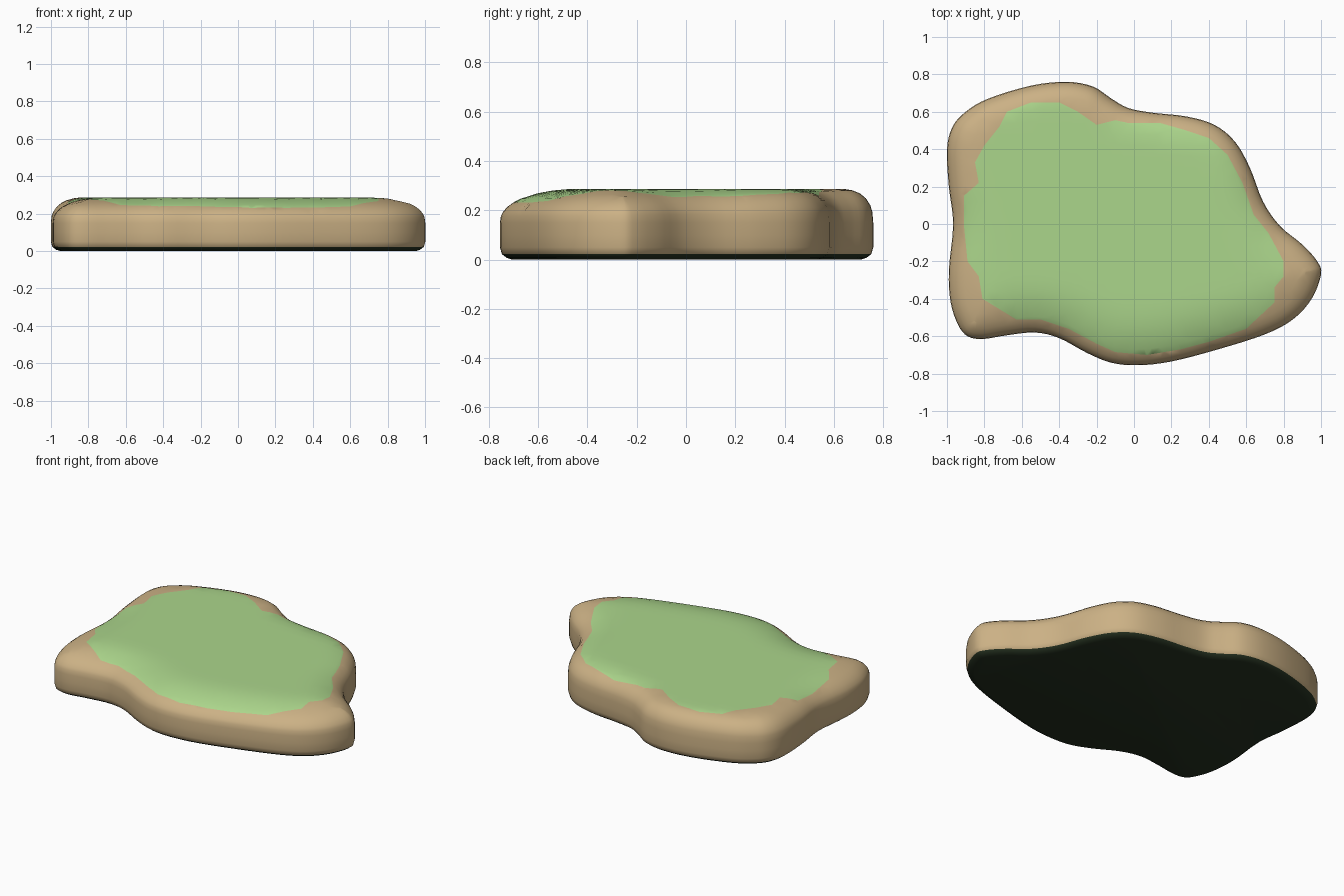
import bpy, bmesh, math
from mathutils import Vector
from mathutils.geometry import delaunay_2d_cdt, intersect_point_line

if "Cube" in bpy.data.objects:
    bpy.data.objects.remove(bpy.data.objects["Cube"])

# Shoreline of the island, counter-clockwise from the right tip
SHORE = [(1.0, -.27), (.98, -.20), (.90, -.11), (.78, -.01), (.69, .12), (.62, .30), (.54, .44),
         (.43, .53), (.28, .575), (.10, .595), (-.03, .62), (-.12, .67), (-.22, .735), (-.36, .76),
         (-.55, .74), (-.78, .67), (-.90, .60), (-.97, .52), (-1.0, .40), (-.99, .20), (-.967, 0),
         (-.99, -.25), (-.98, -.42), (-.94, -.54), (-.89, -.60), (-.81, -.615), (-.68, -.595),
         (-.53, -.58), (-.40, -.61), (-.25, -.69), (-.12, -.742), (.02, -.755), (.20, -.735),
         (.45, -.67), (.70, -.59), (.85, -.51), (.95, -.40)]
# Ragged border of the grass
GRASS = [(.80, -.20), (.72, -.05), (.64, .05), (.58, .22), (.50, .37), (.40, .46), (.28, .50),
         (.14, .54), (-.03, .54), (-.10, .555), (-.20, .53), (-.30, .60), (-.40, .65), (-.55, .65),
         (-.68, .60), (-.72, .52), (-.80, .42), (-.85, .33), (-.83, .22), (-.91, .15), (-.91, 0),
         (-.89, -.20), (-.83, -.28), (-.81, -.40), (-.63, -.51), (-.50, -.51), (-.35, -.56),
         (-.20, -.64), (-.10, -.685), (.07, -.70), (.25, -.67), (.40, -.63), (.60, -.56),
         (.75, -.42), (.75, -.34), (.80, -.28)]
EDGE_Z, TOP_Z = .15, .287


def resample(points, steps, smooth):
    pts, out = [Vector(p) for p in points], []
    n = len(pts)
    for i in range(n):
        a, b, c, d = (pts[(i + k) % n] for k in (-1, 0, 1, 2))
        for s in range(steps):
            t = s / steps
            if smooth:
                out.append(.5 * (2 * b + (c - a) * t + (2 * a - 5 * b + 4 * c - d) * t * t
                                 + (3 * b - a - 3 * c + d) * t ** 3))
            else:
                out.append(b.lerp(c, t))
    return out


def inside(p, poly):
    hit = False
    for a, b in zip(poly, poly[1:] + poly[:1]):
        if (a.y > p.y) != (b.y > p.y) and p.x < a.x + (p.y - a.y) * (b.x - a.x) / (b.y - a.y):
            hit = not hit
    return hit


shore = resample(SHORE, 4, True)
grass = resample(GRASS, 2, False)
N = len(shore)


def shore_distance(p):
    best = 9.0
    for a, b in zip(shore, shore[1:] + shore[:1]):
        ab = b - a
        t = max(0, min(1, (p - a).dot(ab) / ab.length_squared))
        best = min(best, (p - a - ab * t).length)
    return best


def inset(d):
    ring = []
    for i, p in enumerate(shore):
        t = (shore[(i + 1) % N] - shore[i - 1]).normalized()
        ring.append(p + Vector((-t.y, t.x)) * d)
    return ring


def height(p):
    # rounded shoulder, wider towards the front
    radius = .25 - .13 * p.y / .75
    t = min(1, shore_distance(p) / radius)
    if t < 1e-4:
        t = 0
    return EDGE_Z + (TOP_Z - EDGE_Z) * max(0, 1 - (1 - t) ** 2.3) ** (1 / 2.3)


def material(name, color):
    m = bpy.data.materials.new(name)
    m.diffuse_color = (*color, 1)
    m.use_nodes = True
    m.node_tree.nodes["Principled BSDF"].inputs["Base Color"].default_value = m.diffuse_color
    return m


# Points of the top surface: shore, grass border, shoulder rings, inner grid
points = shore + grass
edges = [(i, (i + 1) % N) for i in range(N)]
G = len(grass)
edges += [(N + i, N + (i + 1) % G) for i in range(G)]
for d in (.004, .012, .03, .055, .085):
    points = points + [p for p in inset(d) if shore_distance(p) > d * .93]
for i in range(-16, 17):
    for j in range(-13, 14):
        p = Vector((i * .06 + .03 * (j % 2), j * .06))
        if inside(p, shore) and shore_distance(p) > .11:
            points.append(p)
flat, _, tris, *_ = delaunay_2d_cdt(points, edges, [], 0, 1e-5)

bm = bmesh.new()
top = [bm.verts.new((p.x, p.y, height(p))) for p in flat]
for tri in tris:
    c = sum((flat[i] for i in tri), Vector((0, 0))) / len(tri)
    if inside(c, shore):
        bm.faces.new([top[i] for i in tri]).material_index = 1 if inside(c, grass) else 0

# Side walls rolling under to the dark underside
rings = [[bm.verts.new((p.x, p.y, z)) for p in inset(d)]
         for d, z in ((0, EDGE_Z), (0, .10), (0, .05), (.008, .022), (.028, .007), (.05, 0))]
for k, (upper, lower) in enumerate(zip(rings, rings[1:])):
    for i in range(N):
        j = (i + 1) % N
        f = bm.faces.new((upper[i], lower[i], lower[j], upper[j]))
        f.material_index = 2 if k >= 3 else 0
bm.faces.new(rings[-1][::-1]).material_index = 2

bmesh.ops.remove_doubles(bm, verts=bm.verts[:], dist=2e-4)
bmesh.ops.delete(bm, geom=[v for v in bm.verts if not v.link_faces], context='VERTS')
bmesh.ops.recalc_face_normals(bm, faces=bm.faces[:])
for f in bm.faces:
    f.smooth = True

mesh = bpy.data.meshes.new("island")
bm.to_mesh(mesh)
bm.free()
mesh.materials.append(material("sand", (.60, .44, .235)))
mesh.materials.append(material("grass green", (.41, .67, .26)))
mesh.materials.append(material("dark underside", (.019, .032, .015)))
island = bpy.data.objects.new("island", mesh)
bpy.context.collection.objects.link(island)
